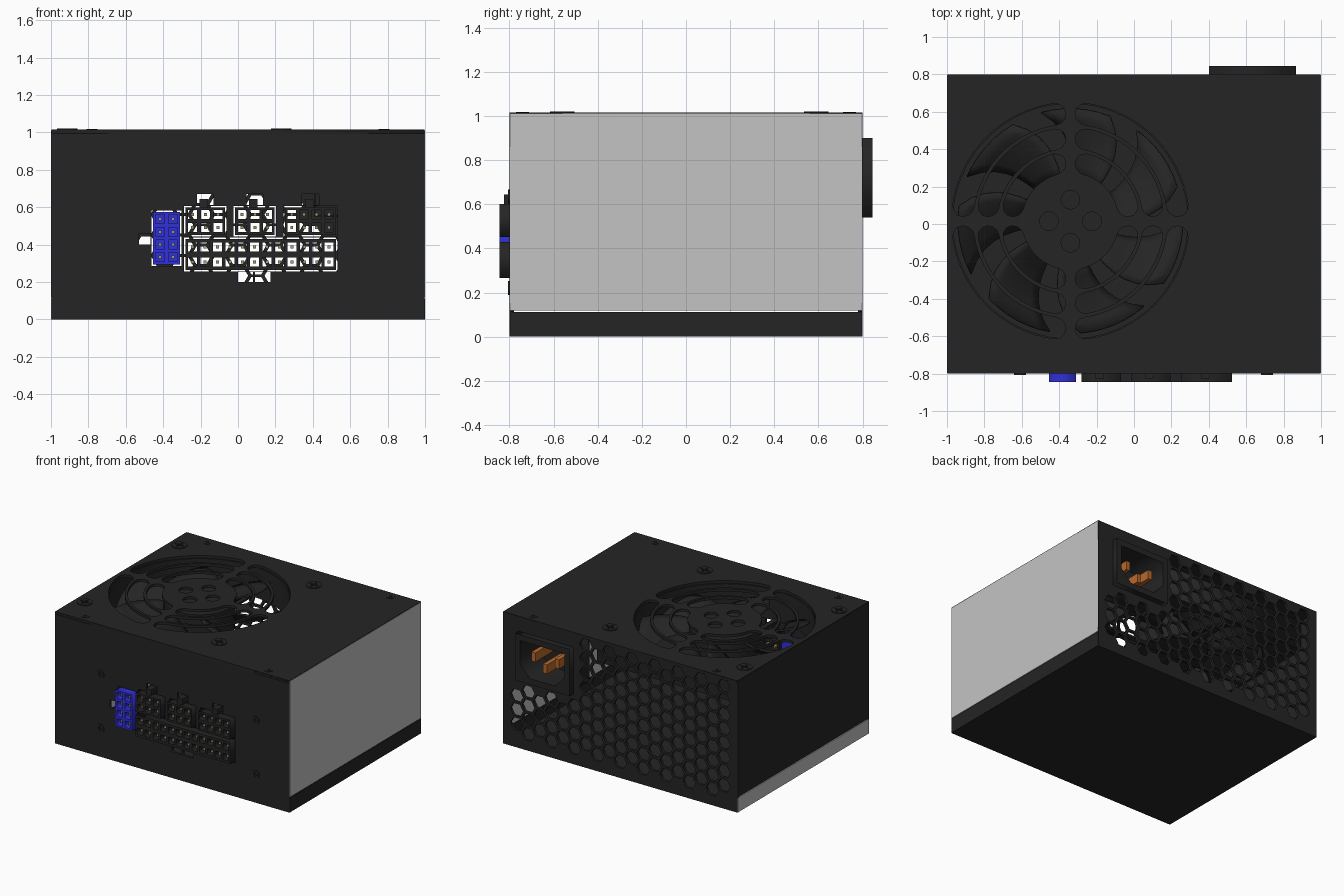
import bpy, bmesh, math
from math import cos, sin, pi, radians
from mathutils import Matrix, Vector

if "Cube" in bpy.data.objects:
    bpy.data.objects.remove(bpy.data.objects["Cube"], do_unlink=True)


def material(name, rgb):
    m = bpy.data.materials.new(name)
    m.use_nodes = True
    m.diffuse_color = (*rgb, 1)
    m.node_tree.nodes["Principled BSDF"].inputs["Base Color"].default_value = (*rgb, 1)
    return m


BLACK = material("black_paint", (0.018, 0.018, 0.018))
GREY = material("bare_grey", (0.55, 0.55, 0.55))
BLUE = material("blue_plastic", (0.03, 0.03, 0.68))
COPPER = material("copper", (0.48, 0.14, 0.025))
BRASS = material("pale_brass", (0.40, 0.34, 0.17))


def finish(name, bm, mat):
    bmesh.ops.recalc_face_normals(bm, faces=bm.faces)
    me = bpy.data.meshes.new(name)
    bm.to_mesh(me)
    bm.free()
    me.materials.append(mat)
    ob = bpy.data.objects.new(name, me)
    bpy.context.collection.objects.link(ob)
    return ob


def boxes(name, spans, mat):
    """One object made of boxes, each given as x, y and z ranges."""
    bm = bmesh.new()
    for span in spans:
        mid = Vector([(a + b) / 2 for a, b in span])
        size = Vector([b - a for a, b in span])
        bmesh.ops.create_cube(bm, size=1, matrix=Matrix.Translation(mid) @ Matrix.Diagonal((*size, 1)))
    return finish(name, bm, mat)


def panel(name, loops, d0, d1, mat, upright=False):
    """Flat sheet: first loop is the outline, the others are holes."""
    cu = bpy.data.curves.new(name, 'CURVE')
    cu.dimensions, cu.fill_mode, cu.extrude = '2D', 'BOTH', abs(d1 - d0) / 2
    for loop in loops:
        sp = cu.splines.new('POLY')
        sp.points.add(len(loop) - 1)
        for p, (u, v) in zip(sp.points, loop):
            p.co = (u, v, 0, 1)
        sp.use_cyclic_u = True
    tmp = bpy.data.objects.new("tmp", cu)
    bpy.context.collection.objects.link(tmp)
    me = bpy.data.meshes.new_from_object(tmp.evaluated_get(bpy.context.evaluated_depsgraph_get()))
    bpy.data.objects.remove(tmp, do_unlink=True)
    bm = bmesh.new()
    bm.from_mesh(me)
    bpy.data.meshes.remove(me)
    bmesh.ops.remove_doubles(bm, verts=bm.verts, dist=1e-5)
    mid = (d0 + d1) / 2
    place = Matrix.Translation((0, mid, 0)) @ Matrix.Rotation(pi / 2, 4, 'X') if upright \
        else Matrix.Translation((0, 0, mid))
    bm.transform(place)
    for f in bm.faces:
        f.material_index = 0
    return finish(name, bm, mat)


def rect(x0, x1, y0, y1):
    return [(x0, y0), (x1, y0), (x1, y1), (x0, y1)]


def ring(cx, cy, r, n):
    return [(cx + r * cos(2 * pi * i / n), cy + r * sin(2 * pi * i / n)) for i in range(n)]


def cross(cx, cy, size):
    w, pts = size * 0.16, []
    for k in range(4):
        c, s = round(cos(k * pi / 2)), round(sin(k * pi / 2))
        pts += [(cx + c * u - s * v, cy + s * u + c * v) for u, v in ((w, -w), (size, -w), (size, w))]
    return pts


def slot(cx, cy, r0, r1, start, end, gap):
    """Curved slot with rounded ends, kept clear of the spokes."""
    rm, h = (r0 + r1) / 2, (r1 - r0) / 2
    a0, a1 = start + (gap + h) / rm, end - (gap + h) / rm
    pts, n = [], 16
    for i in range(n + 1):
        pts.append((r1, a0 + (a1 - a0) * i / n))
    for i in range(1, 6):
        pts.append((rm + h * cos(pi * i / 6), a1 + h * sin(pi * i / 6) / rm))
    for i in range(n + 1):
        pts.append((r0, a1 + (a0 - a1) * i / n))
    for i in range(1, 6):
        pts.append((rm - h * cos(pi * i / 6), a0 - h * sin(pi * i / 6) / rm))
    return [(cx + r * cos(a), cy + r * sin(a)) for r, a in pts]


# Case dimensions
D, TOP, SEAM, E = 0.80, 1.015, 0.115, 0.998
FX, FY = -0.34, 0.015

# Side walls: a tall sheet above a low strip, colours swapped left to right
for side, s, upper, lower in (("left", 1, GREY, BLACK), ("right", -1, BLACK, GREY)):
    xs = tuple(sorted((s * 0.982, s)))
    ys = (-D + 0.003, D - 0.003)
    boxes(side + "_wall", [(xs, ys, (SEAM + 0.003, TOP - 0.004))], upper)
    boxes(side + "_wall_strip", [(xs, ys, (0.001, SEAM - 0.003))], lower)
boxes("floor", [((-E, E), (-D, D), (0, 0.02))], BLACK)

# Top sheet with the fan grille cut into it
holes = [ring(FX + 0.115 * cos(k * pi / 2), FY + 0.115 * sin(k * pi / 2), 0.05, 20) for k in range(4)]
for r0, r1 in ((0.26, 0.37), (0.39, 0.50), (0.52, 0.635)):
    for k in range(4):
        holes.append(slot(FX, FY, r0, r1, k * pi / 2, (k + 1) * pi / 2, 0.025))
panel("top_grille", [rect(-E, E, -D, D)] + holes, TOP - 0.02, TOP, BLACK)

# Fan frame, hub, struts and blades
panel("fan_frame", [rect(FX - 0.64, FX + 0.64, FY - 0.64, FY + 0.64), ring(FX, FY, 0.628, 64)],
      0.76, TOP - 0.021, BLACK)
hub = panel("fan_hub", [ring(FX, FY, 0.25, 48)], 0.77, 0.97, BLACK)
boxes("fan_struts", [((FX - 0.63, FX + 0.63), (FY - 0.02, FY + 0.02), (0.76, 0.775)),
                     ((FX - 0.02, FX + 0.02), (FY - 0.63, FY + 0.63), (0.76, 0.775))], BLACK)
bm = bmesh.new()
BLADES, NR, NC = 7, 6, 6
for b in range(BLADES):
    grid = []
    for i in range(NR + 1):
        t = i / NR
        r = 0.24 + 0.36 * t
        row = []
        for j in range(NC + 1):
            u = j / NC
            a = 2 * pi * b / BLADES + radians(18) * t * t + radians(36) * u
            z = 0.95 - 0.15 * u ** 1.3
            row.append(bm.verts.new((FX + r * cos(a), FY + r * sin(a), z)))
        grid.append(row)
    for i in range(NR):
        for j in range(NC):
            bm.faces.new((grid[i][j], grid[i + 1][j], grid[i + 1][j + 1], grid[i][j + 1]))
blades = finish("fan_blades", bm, BLACK)
mod = blades.modifiers.new("thickness", 'SOLIDIFY')
mod.thickness = 0.012

# Modular sockets: name, x range, z range, columns, rows, colour
sockets = [("main_socket", -0.28, 0.525, 0.265, 0.43, 12, 2, BLACK),
           ("drive_socket_a", -0.28, -0.07, 0.452, 0.60, 3, 2, BLACK),
           ("drive_socket_b", -0.015, 0.195, 0.452, 0.60, 3, 2, BLACK),
           ("processor_socket", 0.25, 0.525, 0.452, 0.60, 4, 2, BLACK),
           ("graphics_socket", -0.455, -0.31, 0.295, 0.575, 2, 4, BLUE)]
front_holes, pins = [], []
G, OUT = 0.008, -0.845
for name, x0, x1, z0, z1, nx, nz, mat in sockets:
    front_holes.append(rect(x0 - G, x1 + G, z0 - G, z1 + G))
    cells, h = [], 0.024
    px, pz = (x1 - x0 - 0.008) / nx, (z1 - z0 - 0.008) / nz
    for i in range(nx):
        for j in range(nz):
            cx, cz = x0 + 0.004 + px * (i + 0.5), z0 + 0.004 + pz * (j + 0.5)
            cells.append(rect(cx - h, cx + h, cz - h, cz + h))
            pins.append(((cx - 0.008, cx + 0.008), (OUT + 0.02, -0.73), (cz - 0.008, cz + 0.008)))
    panel(name, [rect(x0, x1, z0, z1)] + cells, OUT, -0.73, mat, True)
    if mat == BLUE:
        boxes("graphics_socket_back", [((x0, x1), (-0.735, -0.72), (z0, z1))], mat)
boxes("socket_pins", pins, BRASS)

# Latch openings beside the sockets, with small latch catches
front_holes += [rect(-0.53, -0.467, 0.40, 0.46), rect(0.0, 0.08, 0.20, 0.253), rect(0.092, 0.175, 0.20, 0.253)]
catches = []
for cx in (-0.175, 0.09, 0.3875):
    front_holes.append(rect(cx - 0.045, cx + 0.045, 0.612, 0.67))
    catches.append(((cx - 0.03, cx + 0.015), (-0.825, -0.76), (0.60, 0.645)))
boxes("latch_catches", catches, BLACK)
panel("front_panel", [rect(-E, E, 0.001, TOP - 0.002)] + front_holes, -D, -D + 0.02, BLACK, True)

# Back panel with honeycomb vents around the power inlet
IX0, IX1, IZ0, IZ1 = 0.40, 0.865, 0.54, 0.90
R, STEP_X, STEP_Z = 0.054, 0.098, 0.109
vents = [rect(IX0 + 0.01, IX1 - 0.01, IZ0 + 0.01, IZ1 - 0.01)]
for i in range(-9, 10):
    for j in range(8):
        x, z = i * STEP_X, 0.125 + STEP_Z * (j + 0.5 * (i % 2))
        near_inlet = x > IX0 - 0.07 and z > IZ0 - 0.065
        if z < 0.95 and not near_inlet:
            vents.append(ring(x, z, R, 6))
panel("back_panel", [rect(-E, E, 0.001, TOP - 0.002)] + vents, D - 0.02, D, BLACK, True)

# Power inlet: rim, recessed cavity with clipped lower corners, three blades
cx, cz = (IX0 + IX1) / 2, (IZ0 + IZ1) / 2
w, h, c = 0.19, 0.135, 0.085
cavity = [(cx - w + c, cz - h), (cx + w - c, cz - h), (cx + w, cz - h + c),
          (cx + w, cz + h), (cx - w, cz + h), (cx - w, cz - h + c)]
panel("inlet_rim", [rect(IX0, IX1, IZ0, IZ1), cavity], D, 0.845, BLACK, True)
panel("inlet_body", [rect(IX0 + 0.012, IX1 - 0.012, IZ0 + 0.012, IZ1 - 0.012), cavity], 0.60, D, BLACK, True)
boxes("inlet_back", [((IX0 + 0.012, IX1 - 0.012), (0.585, 0.60), (IZ0 + 0.012, IZ1 - 0.012))], BLACK)
boxes("inlet_blades", [((cx + dx - 0.017, cx + dx + 0.017), (0.60, 0.81), (cz + dz - 0.035, cz + dz + 0.035))
                       for dx, dz in ((-0.1, 0.02), (0.1, 0.02), (0, -0.045))], COPPER)

# Screws with cross recesses
for x in (FX - 0.572, FX + 0.572):
    for y in (FY - 0.575, FY + 0.575):
        panel("fan_screw", [ring(x, y, 0.055, 24), cross(x, y, 0.035)], TOP, TOP + 0.006, BLACK)
for x in (-0.78, 0.78):
    for y in (-0.74, 0.74):
        panel("lid_screw", [ring(x, y, 0.03, 16), cross(x, y, 0.016)], TOP, TOP + 0.003, BLACK)
for x in (-0.61, 0.71):
    for z in (0.22, 0.635):
        panel("board_screw", [ring(x, z, 0.032, 16), cross(x, z, 0.02)], -D - 0.006, -D, BLACK, True)

# Smooth the round fan parts
bpy.ops.object.select_all(action='DESELECT')
for ob in (hub, blades):
    ob.select_set(True)
bpy.context.view_layer.objects.active = hub
bpy.ops.object.shade_smooth_by_angle(angle=radians(35))
